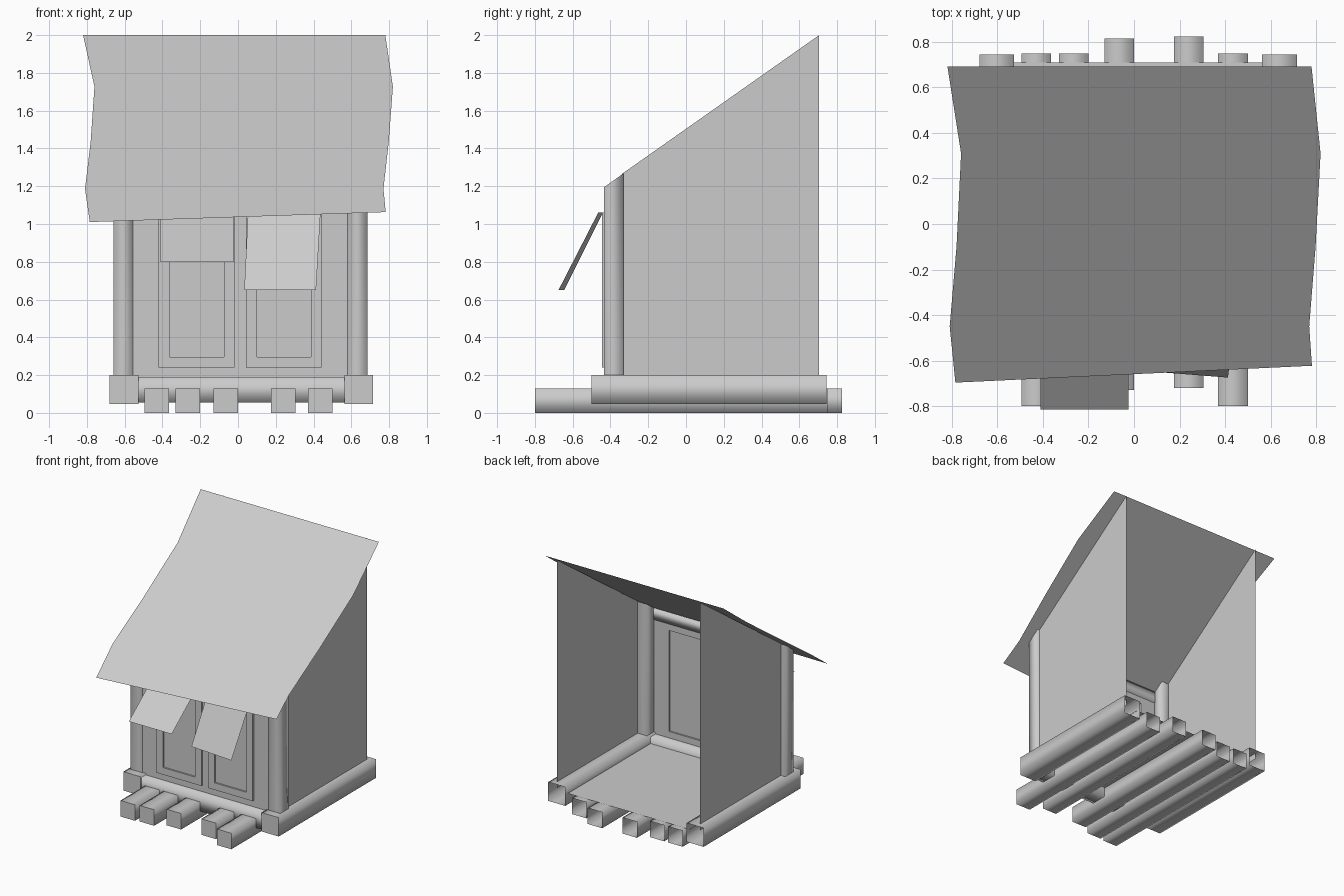
import bpy
import bmesh

cube = bpy.data.objects.get("Cube")
if cube:
    bpy.data.objects.remove(cube, do_unlink=True)

grey = bpy.data.materials.new("plain_grey")
grey.use_nodes = True
grey.diffuse_color = (0.6, 0.6, 0.6, 1)
grey.node_tree.nodes["Principled BSDF"].inputs["Base Color"].default_value = (0.6, 0.6, 0.6, 1)


def finish(name, bm):
    mesh = bpy.data.meshes.new(name)
    bm.to_mesh(mesh)
    bm.free()
    mesh.materials.append(grey)
    obj = bpy.data.objects.new(name, mesh)
    bpy.context.collection.objects.link(obj)
    return obj


def add_box(bm, xs, ys, zs):
    verts = bmesh.ops.create_cube(bm, size=1)["verts"]
    for v in verts:
        v.co = [r[0] if c < 0 else r[1] for c, r in zip(v.co, (xs, ys, zs))]


def boxes(name, *ranges):
    bm = bmesh.new()
    for r in ranges:
        add_box(bm, *r)
    return finish(name, bm)


def timber(name, xs, ys, zs, axis, front_cap=False):
    """Soft-shaded square tube along an axis, optionally closed at its low end."""
    bm = bmesh.new()
    add_box(bm, xs, ys, zs)
    bm.normal_update()
    ends = [f for f in bm.faces if abs(f.normal[axis]) > 0.9]
    for f in bm.faces:
        f.smooth = f not in ends
    for f in ends:
        for e in f.edges:
            e.smooth = False
    drop = [f for f in ends if f.normal[axis] > 0 or not front_cap]
    bmesh.ops.delete(bm, geom=drop, context="FACES_ONLY")
    return finish(name, bm)


def sheet(name, points):
    bm = bmesh.new()
    bm.faces.new([bm.verts.new(p) for p in points])
    return finish(name, bm)


def roof_z(y):
    return 2 + 0.712 * (y - 0.693)


def cut_to_roof(obj):
    """Slope the top of a part so it ends just under the roof."""
    top = max(v.co.z for v in obj.data.vertices)
    for v in obj.data.vertices:
        if v.co.z > top - 0.01:
            v.co.z = roof_z(v.co.y) - 0.003


# Logs under the floor: left edge, front end, back end
logs = [(-0.495, -0.8, 0.75), (-0.33, -0.79, 0.75), (-0.13, -0.73, 0.815),
        (0.175, -0.72, 0.825), (0.37, -0.8, 0.75)]
for i, (x, front, back) in enumerate(logs):
    timber(f"floor_log_{i + 1}", (x, x + 0.13), (front, back), (0, 0.13), 1, True)

# Base beams and floor
for side, x in (("right", -0.68), ("left", 0.563)):
    timber(f"{side}_base_beam", (x, x + 0.153), (-0.5, 0.745), (0.047, 0.2), 1, True)
timber("front_base_beam", (-0.53, 0.565), (-0.485, -0.35), (0.055, 0.188), 0)
sheet("floor", [(-0.53, -0.4, 0.135), (0.565, -0.4, 0.135),
                (0.565, 0.71, 0.135), (-0.53, 0.71, 0.135)])

# Front posts cut along the roof slope, and the side walls
for side, x, wall_x in (("right", -0.66, -0.62), ("left", 0.58, 0.665)):
    cut_to_roof(timber(f"{side}_post", (x, x + 0.105), (-0.435, -0.33), (0.15, 1.2), 2))
    sheet(f"{side}_wall", [(wall_x, -0.34, 0.15), (wall_x, 0.705, 0.15),
                           (wall_x, 0.705, 2), (wall_x, -0.34, roof_z(-0.34))])

# Top beam tucked under the roof
cut_to_roof(timber("top_beam", (-0.56, 0.585), (-0.53, -0.41), (1.115, 1.2), 0))

# Thin front wall around two openings
wall_y = (-0.43, -0.415)
wall_z = (0.18, 1.13)
door_z = (0.24, 1.06)
doors = [("right", -0.42, -0.018), ("left", 0.043, 0.443)]
boxes("front_wall",
      ((-0.56, -0.42), wall_y, wall_z), ((-0.018, 0.043), wall_y, wall_z),
      ((0.443, 0.585), wall_y, wall_z),
      *[((a, b), wall_y, z) for _, a, b in doors
        for z in ((wall_z[0], door_z[0]), (door_z[1], wall_z[1]))])

# Shutter frames in front of full-width panels
frame_y = (-0.445, -0.43)
rim = 0.057
for side, a, b in doors:
    low, high = door_z
    boxes(f"{side}_frame",
          ((a, a + rim), frame_y, door_z), ((b - rim, b), frame_y, door_z),
          ((a + rim, b - rim), frame_y, (low, low + rim)),
          ((a + rim, b - rim), frame_y, (high - rim, high)))
    boxes(f"{side}_panel", ((a, b), (-0.432, -0.428), door_z))

# Awnings
sheet("right_awning", [(-0.41, -0.815, 0.8), (-0.025, -0.815, 0.8),
                       (-0.025, -0.44, 1.09), (-0.41, -0.44, 1.09)])
sheet("left_awning", [(0.033, -0.645, 0.65), (0.413, -0.675, 0.65),
                      (0.437, -0.465, 1.06), (0.053, -0.44, 1.06)])

# Crooked roof sheet: matching x, y outlines down each side
right_edge = [(-0.82, 0.693), (-0.76, 0.31), (-0.78, -0.1), (-0.81, -0.45), (-0.785, -0.697)]
left_edge = [(0.78, 0.693), (0.82, 0.31), (0.798, -0.1), (0.77, -0.45), (0.782, -0.623)]
bm = bmesh.new()
rows = [[bm.verts.new((x, y, roof_z(y))) for x, y in pair] for pair in zip(right_edge, left_edge)]
for (a, b), (c, d) in zip(rows, rows[1:]):
    bm.faces.new((a, c, d, b))
finish("roof", bm)
